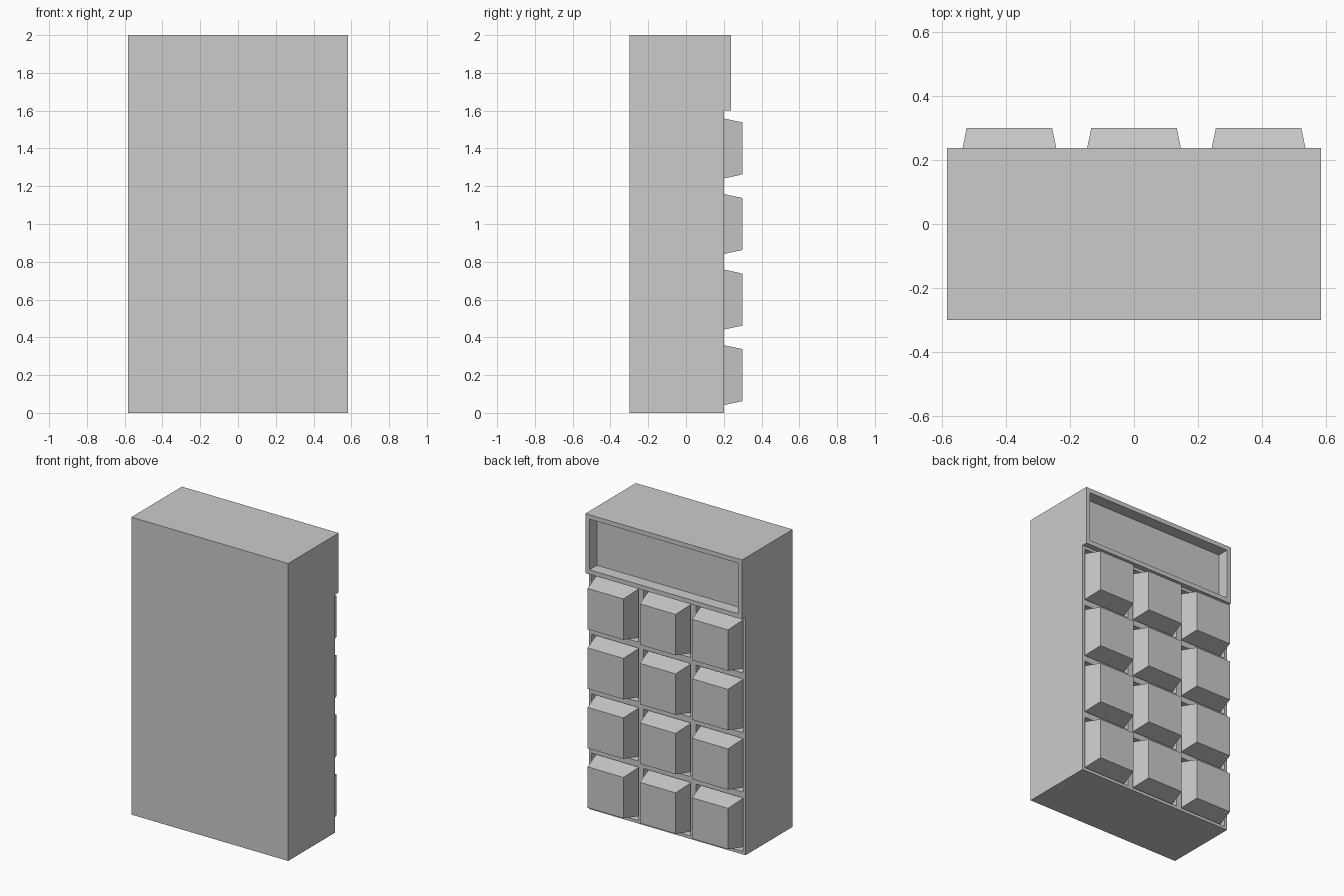
import bpy, bmesh
from mathutils import Vector

if "Cube" in bpy.data.objects:
    bpy.data.objects.remove(bpy.data.objects["Cube"])

HALF_W, BACK, FRONT = 0.583, -0.3, 0.2
COLS, ROWS, ROW_H = 3, 5, 0.4

bm = bmesh.new()

# Front panel: three columns of key cells, with the top row merged for the screen
grid = [[bm.verts.new((-HALF_W + 2 * HALF_W * c / COLS, FRONT, ROW_H * r))
         for c in range(COLS + 1)] for r in range(ROWS + 1)]
cells = [[bm.faces.new((grid[r][c], grid[r + 1][c], grid[r + 1][c + 1], grid[r][c + 1]))
          for c in range(COLS)] for r in range(ROWS)]
keys = [f for row in cells[:-1] for f in row]
screen = bmesh.ops.dissolve_faces(bm, faces=cells[-1], use_verts=False)["region"][0]

# Sides and rear of the case
rim = [e for e in bm.edges if e.is_boundary]
ext = bmesh.ops.extrude_edge_only(bm, edges=rim)["geom"]
for v in ext:
    if isinstance(v, bmesh.types.BMVert):
        v.co.y = BACK
bmesh.ops.edgeloop_fill(bm, edges=[e for e in bm.edges if e.is_boundary])


def push(face, dist, scale=1.0):
    """Extrude a face along y and scale it about its centre."""
    new = bmesh.ops.extrude_discrete_faces(bm, faces=[face])["faces"][0]
    mid = new.calc_center_bounds()
    for v in new.verts:
        v.co = mid + (v.co - mid) * scale + Vector((0, dist, 0))
    return new


def inset(face, width):
    bmesh.ops.inset_individual(bm, faces=[face], thickness=width, use_even_offset=True)
    return face


# Keys: sunken pocket with a tapered button rising from its floor
for f in keys:
    floor = push(inset(f, 0.02), -0.1)
    push(floor, 0.2, 0.764)

# Screen: raised block with a recessed window
block = push(screen, 0.037)
push(inset(block, 0.03), -0.08)

# Clean up flat splits and normals
bmesh.ops.dissolve_limit(bm, angle_limit=0.01, verts=bm.verts[:], edges=bm.edges[:])
bmesh.ops.recalc_face_normals(bm, faces=bm.faces[:])

mesh = bpy.data.meshes.new("keypad_handset")
bm.to_mesh(mesh)
bm.free()
bpy.context.collection.objects.link(bpy.data.objects.new("keypad_handset", mesh))
